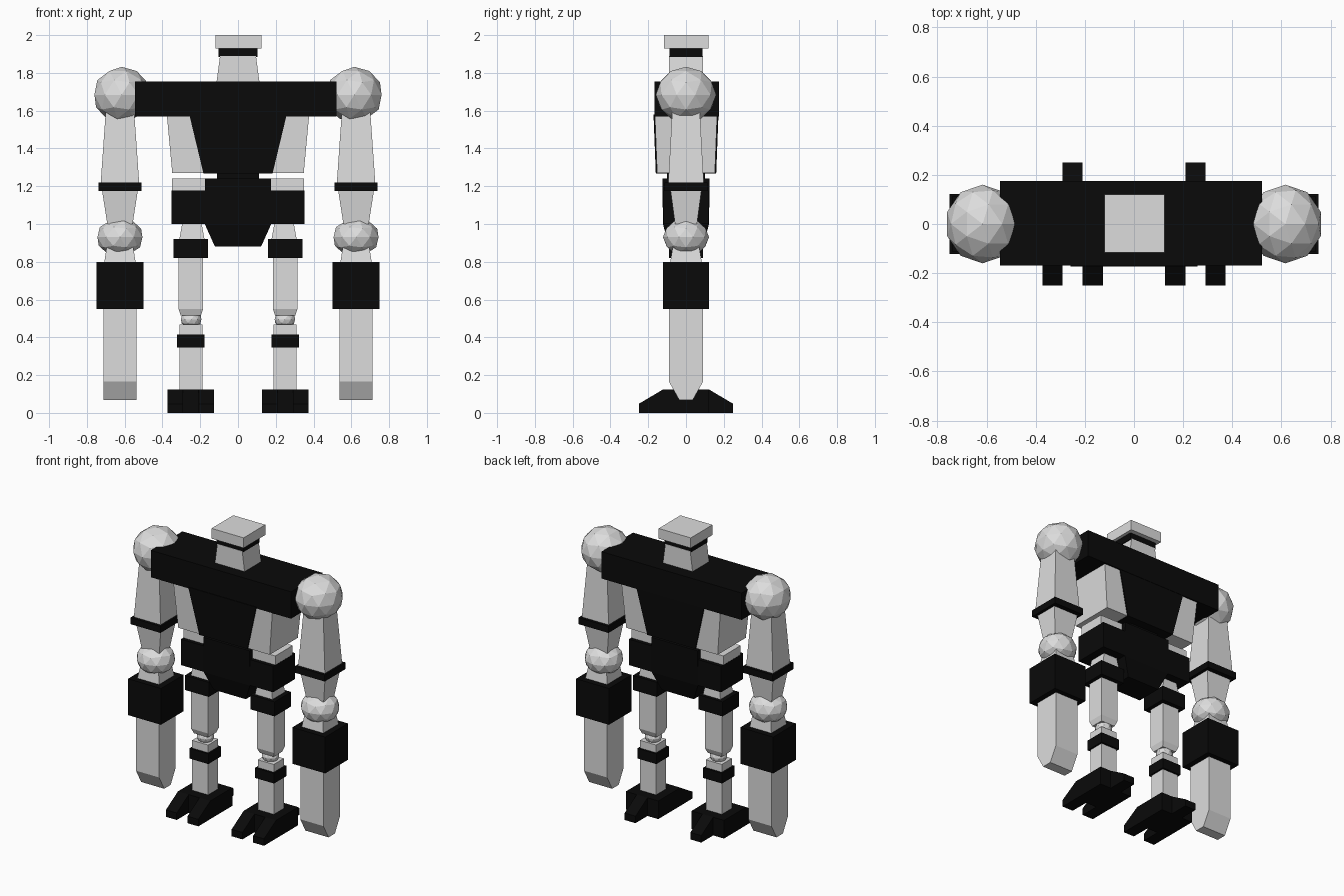
import bpy, bmesh

if "Cube" in bpy.data.objects:
    bpy.data.objects.remove(bpy.data.objects["Cube"])


def material(name, v):
    m = bpy.data.materials.new(name)
    m.diffuse_color = (v, v, v, 1)
    m.use_nodes = True
    m.node_tree.nodes["Principled BSDF"].inputs["Base Color"].default_value = m.diffuse_color
    return m


GREY = material("light grey", 0.72)
BLACK = material("black", 0.003)


def finish(bm, name, mat):
    bmesh.ops.recalc_face_normals(bm, faces=bm.faces)
    me = bpy.data.meshes.new(name)
    bm.to_mesh(me)
    bm.free()
    me.materials.append(mat)
    ob = bpy.data.objects.new(name, me)
    bpy.context.collection.objects.link(ob)
    return ob


def stack(name, mat, cx, sections, cy=0):
    """Rectangular sections (z, half x, half y) lofted upwards."""
    bm = bmesh.new()
    rings = []
    for z, hx, hy in sections:
        rings.append([bm.verts.new((cx + a * hx, cy + b * hy, z))
                      for a, b in ((-1, -1), (1, -1), (1, 1), (-1, 1))])
    for r0, r1 in zip(rings, rings[1:]):
        for i in range(4):
            j = (i + 1) % 4
            bm.faces.new((r0[i], r0[j], r1[j], r1[i]))
    bm.faces.new(rings[0])
    bm.faces.new(rings[-1])
    return finish(bm, name, mat)


def ball(name, cx, cz, rx, ry, rz):
    """Faceted joint fitted to the given half sizes."""
    bm = bmesh.new()
    bmesh.ops.create_icosphere(bm, subdivisions=2, radius=1)
    mx = max(v.co.x for v in bm.verts)
    my = max(v.co.y for v in bm.verts)
    for v in bm.verts:
        v.co = (cx + v.co.x / mx * rx, v.co.y / my * ry, cz + v.co.z * rz)
    return finish(bm, name, GREY)


def side_prism(name, mat, x0, x1, profile):
    """Profile of (y, z) points extruded along x."""
    bm = bmesh.new()
    a = [bm.verts.new((x0, y, z)) for y, z in profile]
    b = [bm.verts.new((x1, y, z)) for y, z in profile]
    bm.faces.new(a)
    bm.faces.new(b)
    n = len(a)
    for i in range(n):
        j = (i + 1) % n
        bm.faces.new((a[i], a[j], b[j], b[i]))
    return finish(bm, name, mat)


# Head
stack("neck", GREY, 0, [(1.74, .115, .09), (1.89, .095, .09)])
stack("visor_band", BLACK, 0, [(1.885, .102, .088), (1.932, .102, .088)])
stack("head_cap", GREY, 0.002, [(1.93, .122, .118), (2.0, .122, .118)], .002)

# Torso
stack("shoulder_beam", BLACK, -0.012, [(1.57, .533, .171), (1.755, .533, .171)], .003)
stack("chest_sides", GREY, 0, [(1.27, .348, .153), (1.58, .377, .165)])
stack("chest_plate", BLACK, 0, [(1.268, .183, .16), (1.58, .258, .172)])
stack("waist", BLACK, 0, [(1.22, .11, .1), (1.28, .11, .1)])

# Pelvis
stack("pelvis_core", BLACK, 0,
      [(.88, .122, .09), (1.0, .176, .122), (1.24, .176, .125)])
stack("hip_bar", BLACK, 0, [(1.0, .351, .12), (1.178, .351, .12)])

for s, side in ((-1, "right"), (1, "left")):
    # Hip pad, resting on the bar
    stack(side + "_hip_pad", GREY, s * .262, [(1.17, .088, .095), (1.24, .088, .095)])

    # Arm
    ax = s * .625
    ball(side + "_shoulder", s * .616, 1.684, .144, .16, .148)
    stack(side + "_upper_arm", GREY, ax, [(1.2, .103, .095), (1.6, .075, .073)])
    stack(side + "_arm_cuff", BLACK, ax, [(1.175, .114, .113), (1.22, .114, .113)])
    stack(side + "_lower_sleeve", GREY, ax, [(1.0, .067, .058), (1.18, .095, .082)])
    ball(side + "_elbow", ax, .93, .119, .122, .102)
    stack(side + "_wrist", GREY, ax, [(.79, .084, .085), (.88, .07, .07)])
    stack(side + "_forearm_box", BLACK, ax, [(.55, .125, .123), (.8, .125, .123)])
    side_prism(side + "_hand", GREY, ax - .088, ax + .088,
               [(-.035, .067), (.035, .067), (.09, .165), (.09, .56),
                (-.09, .56), (-.09, .165)])

    # Leg
    lx = s * .25
    stack(side + "_hip_joint", GREY, s * .244, [(.91, .068, .07), (1.01, .05, .06)])
    stack(side + "_hip_cuff", BLACK, lx, [(.82, .091, .09), (.92, .091, .09)])
    stack(side + "_thigh", GREY, lx,
          [(.515, .053, .045), (.55, .065, .06), (.83, .065, .06)])
    ball(side + "_knee", s * .248, .495, .054, .054, .045)
    stack(side + "_shin", GREY, lx, [(.11, .061, .055), (.468, .061, .055)])
    stack(side + "_shin_band", BLACK, lx, [(.345, .072, .068), (.415, .072, .068)])

    # Foot: block, two toes in front, one heel behind
    stack(side + "_foot", BLACK, lx, [(0, .123, .12), (.125, .123, .12)])
    toe = [(-.25, 0), (-.11, 0), (-.11, .125), (-.12, .125), (-.25, .048)]
    side_prism(side + "_outer_toe", BLACK, lx - .123, lx - .041, toe)
    side_prism(side + "_inner_toe", BLACK, lx + .041, lx + .123, toe)
    side_prism(side + "_heel", BLACK, lx - .041, lx + .041, [(-y, z) for y, z in toe])
